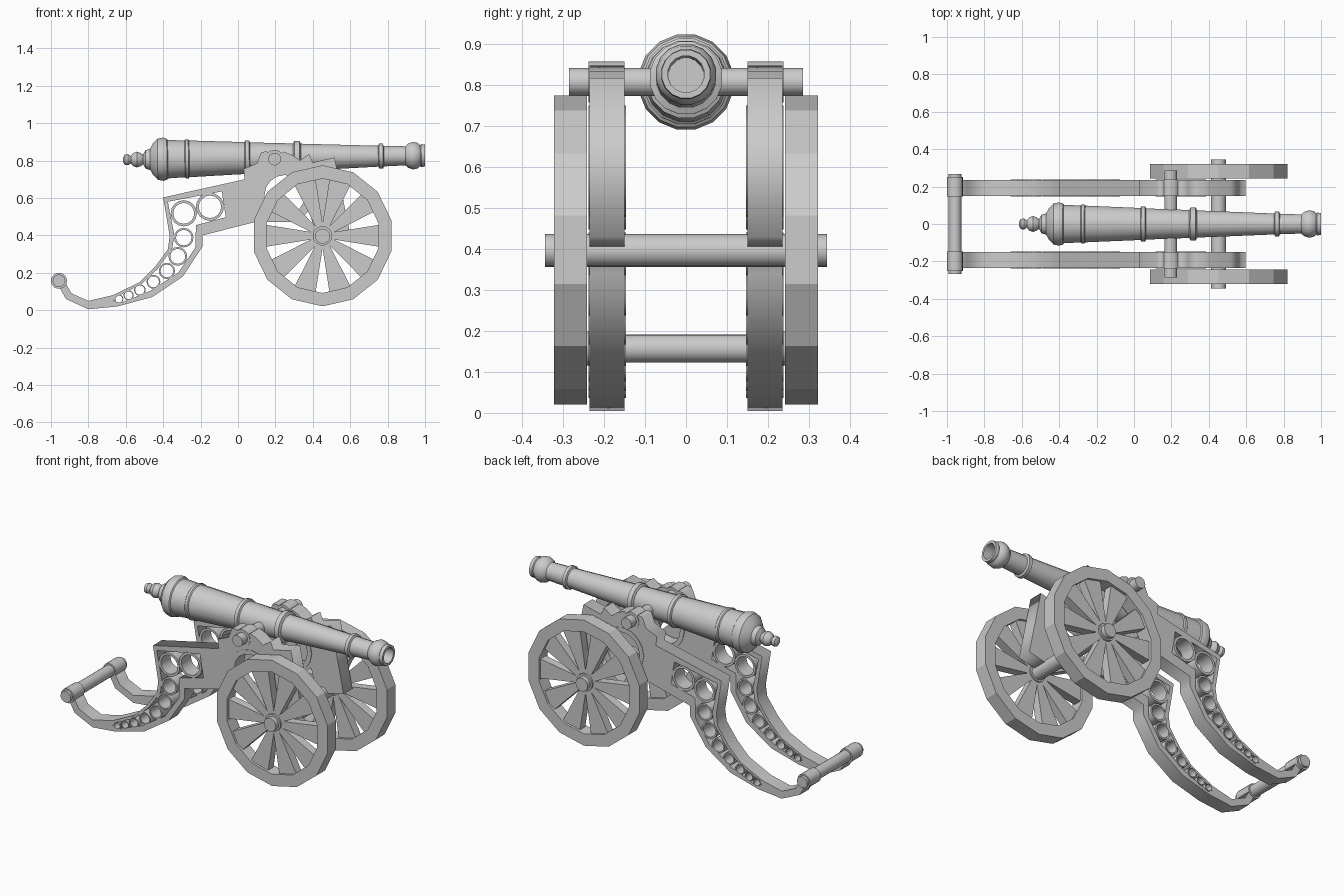
import bpy, bmesh
from math import sin, cos, pi, radians
from mathutils import Matrix, Vector

if "Cube" in bpy.data.objects:
    bpy.data.objects.remove(bpy.data.objects["Cube"])


def finish(name, bm, smooth=None):
    bmesh.ops.recalc_face_normals(bm, faces=bm.faces[:])
    me = bpy.data.meshes.new(name)
    bm.to_mesh(me)
    bm.free()
    ob = bpy.data.objects.new(name, me)
    bpy.context.collection.objects.link(ob)
    if smooth:
        bpy.ops.object.select_all(action='DESELECT')
        ob.select_set(True)
        bpy.context.view_layer.objects.active = ob
        bpy.ops.object.shade_smooth_by_angle(angle=radians(smooth))
    return ob


def lathe(bm, profile, n, center, axis='Y', phase=0.0, closed=False):
    """Revolve (along, radius) points round the X or Y axis through center."""
    c, loops = Vector(center), []
    for a, r in profile:
        loop = []
        for i in range(n):
            t = phase + 2 * pi * i / n
            u, v = r * cos(t), r * sin(t)
            p = Vector((a, u, v)) if axis == 'X' else Vector((u, a, v))
            loop.append(bm.verts.new(c + p))
        loops.append(loop)
    pairs = list(zip(loops, loops[1:])) + ([(loops[-1], loops[0])] if closed else [])
    for A, B in pairs:
        for i in range(n):
            j = (i + 1) % n
            bm.faces.new((A[i], A[j], B[j], B[i]))
    if not closed:
        bm.faces.new(loops[0])
        bm.faces.new(loops[-1])


def rod(name, x, z, r, half, n=16):
    bm = bmesh.new()
    lathe(bm, [(-half, r), (half, r)], n, (x, 0, z))
    return finish(name, bm, 35)


def ring(bm, x, z, ro, ri, y0, y1, n, phase=0.0):
    lathe(bm, [(y0, ro), (y1, ro), (y1, ri), (y0, ri)], n, (x, 0, z), 'Y', phase, True)


# Barrel: turned profile with cascabel, bands, muzzle swell and bore
barrel_profile = [
    (-.615, .012), (-.605, .028), (-.588, .03), (-.573, .02), (-.56, .036), (-.54, .043),
    (-.52, .036), (-.508, .026), (-.495, .05), (-.47, .058), (-.455, .085), (-.43, .112),
    (-.40, .118), (-.38, .112), (-.375, .105), (-.285, .1), (-.28, .106), (-.265, .106),
    (-.26, .1), (.035, .087), (.04, .096), (.06, .096), (.065, .085), (.295, .076),
    (.302, .09), (.33, .09), (.337, .074), (.75, .057), (.755, .068), (.775, .068),
    (.78, .056), (.895, .052), (.91, .066), (.935, .075), (.96, .07), (.975, .057),
    (.98, .062), (1.0, .06), (1.0, .045), (.75, .043)]
bm = bmesh.new()
lathe(bm, barrel_profile, 16, (0, 0, 0), 'X', pi / 16)
bm.transform(Matrix.Translation((0, 0, .813)) @ Matrix.Rotation(-.014, 4, 'Y'))
finish("barrel", bm, 35)

# Carriage cheek outline and its pierced openings
outline = [
    (-.40, .603), (.035, .70), (.03, .755), (.10, .785), (.125, .845), (.155, .85),
    (.17, .83), (.225, .83), (.245, .848), (.29, .83), (.33, .80), (.38, .835),
    (.40, .79), (.516, .817), (.595, .43), (.42, .39), (.38, .53), (.31, .472),
    (.19, .472), (.105, .475), (-.19, .40), (-.19, .34), (-.295, .18), (-.46, .07),
    (-.645, .02), (-.80, .005), (-.92, .06), (-.97, .15), (-.925, .15), (-.89, .09),
    (-.80, .05), (-.67, .08), (-.525, .15), (-.445, .23), (-.375, .326), (-.365, .395)]
window = [
    (-.375, .58), (-.087, .635), (-.065, .497), (-.225, .455), (-.228, .335), (-.32, .20),
    (-.47, .103), (-.63, .038), (-.665, .05), (-.655, .07), (-.52, .136), (-.43, .22),
    (-.352, .33), (-.34, .40)]
arch = [(.25 + .12 * cos(2 * pi * i / 20), .615 + .12 * sin(2 * pi * i / 20)) for i in range(20)]

cu = bpy.data.curves.new("cheek_shape", 'CURVE')
cu.dimensions, cu.fill_mode, cu.extrude = '2D', 'BOTH', .0425
for pts in (outline, window, arch):
    sp = cu.splines.new('POLY')
    sp.points.add(len(pts) - 1)
    for p, (x, z) in zip(sp.points, pts):
        p.co = (x, z, 0, 1)
    sp.use_cyclic_u = True
tmp = bpy.data.objects.new("cheek_shape", cu)
bpy.context.collection.objects.link(tmp)
dg = bpy.context.evaluated_depsgraph_get()
cheek_mesh = bpy.data.meshes.new_from_object(tmp.evaluated_get(dg))
bpy.data.objects.remove(tmp)

# Rings set in the openings: x, z, radius
rings = [(-.29, .518, .07), (-.15, .553, .075), (-.29, .388, .052), (-.322, .288, .05),
         (-.38, .21, .043), (-.452, .152, .037), (-.525, .108, .031), (-.585, .08, .027),
         (-.637, .06, .024), (.25, .615, .135)]

for side, s in (("left", 1), ("right", -1)):
    # Cheek plate
    bm = bmesh.new()
    bm.from_mesh(cheek_mesh)
    bmesh.ops.remove_doubles(bm, verts=bm.verts[:], dist=1e-5)
    bm.transform(Matrix.Translation((0, s * .1925, 0)) @ Matrix.Rotation(pi / 2, 4, 'X'))
    finish(side + "_cheek", bm)

    # Decorative rings
    bm = bmesh.new()
    for x, z, r in rings:
        ring(bm, x, z, r, r * .8, s * .146, s * .238, 16)
    finish(side + "_cheek_rings", bm, 35)

    # Trunnion bearing and tail collar
    bm = bmesh.new()
    lathe(bm, [(s * .15, .05), (s * .238, .05)], 16, (.196, 0, .808))
    lathe(bm, [(s * .148, .043), (s * .25, .043)], 14, (-.957, 0, .157))
    finish(side + "_collars", bm, 35)

    # Wheel: 14-sided rim, hub and ten flaring spokes
    bm = bmesh.new()
    ring(bm, .452, .398, .377, .306, s * .242, s * .322, 14, pi / 2)
    finish(side + "_wheel_rim", bm)
    bm = bmesh.new()
    lathe(bm, [(s * .25, .052), (s * .318, .052)], 14, (.452, 0, .398))
    finish(side + "_wheel_hub", bm, 35)
    bm = bmesh.new()
    for k in range(10):
        rot = Matrix.Translation((.452, 0, .398)) @ Matrix.Rotation(2 * pi * k / 10, 4, 'Y')
        a, b = [[bm.verts.new(rot @ Vector((x, s * y, z)))
                 for x, z in ((.035, -.016), (.312, -.06), (.312, .06), (.035, .016))]
                for y in (.257, .307)]
        bm.faces.new(a)
        bm.faces.new(b)
        for i in range(4):
            j = (i + 1) % 4
            bm.faces.new((a[i], a[j], b[j], b[i]))
    finish(side + "_wheel_spokes", bm)

# Cross rods
rod("wheel_axle", .452, .396, .04, .344)
rod("trunnion", .196, .808, .034, .286)
rod("tail_handle", -.957, .157, .034, .267)
